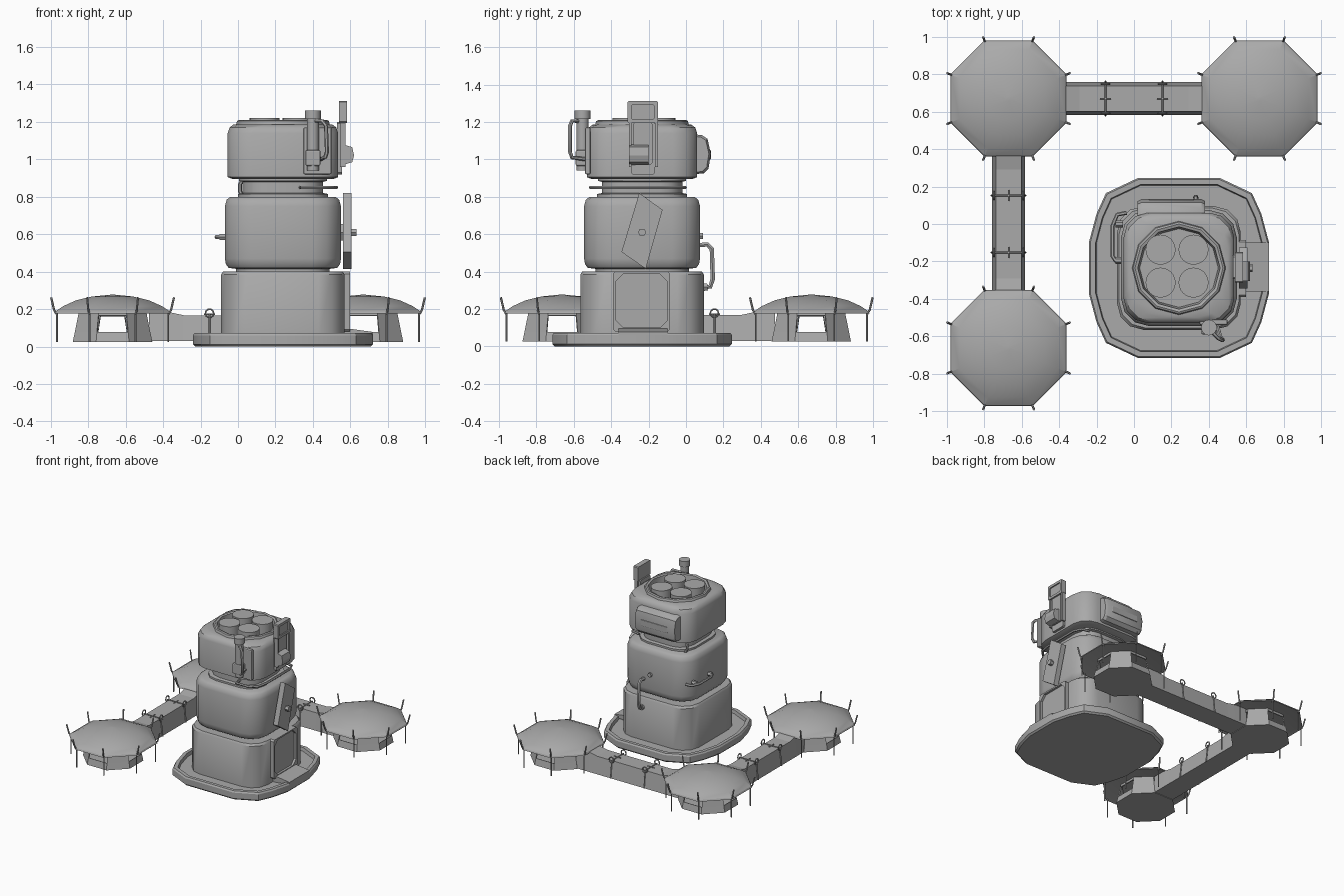
import bpy, bmesh, math
from mathutils import Vector

cube = bpy.data.objects.get("Cube")
if cube:
    bpy.data.objects.remove(cube, do_unlink=True)

grey = bpy.data.materials.new("plain grey")
grey.use_nodes = True
tone = (0.40, 0.40, 0.40, 1)
grey.diffuse_color = tone
grey.node_tree.nodes["Principled BSDF"].inputs["Base Color"].default_value = tone

CX, CY = 0.24, -0.235  # tower axis


def add(name, bm, smooth=38):
    bmesh.ops.remove_doubles(bm, verts=bm.verts, dist=0.0002)
    bmesh.ops.recalc_face_normals(bm, faces=bm.faces)
    mesh = bpy.data.meshes.new(name)
    bm.to_mesh(mesh)
    bm.free()
    return finish(name, mesh, smooth)


def finish(name, mesh, smooth):
    mesh.materials.clear()
    mesh.materials.append(grey)
    ob = bpy.data.objects.new(name, mesh)
    bpy.context.collection.objects.link(ob)
    if smooth:
        bpy.ops.object.select_all(action='DESELECT')
        ob.select_set(True)
        bpy.context.view_layer.objects.active = ob
        bpy.ops.object.shade_smooth_by_angle(angle=math.radians(smooth))
    return ob


def loft(name, rings, caps=True, smooth=38):
    bm = bmesh.new()
    vs = [[bm.verts.new(p) for p in r] for r in rings]
    n = len(rings[0])
    for a, b in zip(vs, vs[1:]):
        for i in range(n):
            j = (i + 1) % n
            bm.faces.new((a[i], a[j], b[j], b[i]))
    if caps:
        bm.faces.new(vs[0][::-1])
        bm.faces.new(vs[-1])
    return add(name, bm, smooth)


def box(name, lo, hi, bevel=0.0):
    x0, y0, z0 = lo
    x1, y1, z1 = hi
    rings = [[(x0, y0, z), (x1, y0, z), (x1, y1, z), (x0, y1, z)] for z in (z0, z1)]
    ob = loft(name, rings, smooth=0)
    if bevel:
        m = ob.modifiers.new("bevel", 'BEVEL')
        m.width, m.segments = bevel, 2
    return ob


def plate_x(name, outline, x0, x1):
    # flat plate with a y-z outline
    return loft(name, [[(x, y, z) for y, z in outline] for x in (x0, x1)], smooth=0)


def rounded_square(half, r, z, x=CX, y=CY):
    pts = []
    for q in range(4):
        for k in range(4):
            a = math.radians(90 * q + 30 * k)
            sx, sy = (1, -1, -1, 1)[q], (1, 1, -1, -1)[q]
            pts.append((x + sx * (half - r) + r * math.cos(a),
                        y + sy * (half - r) + r * math.sin(a), z))
    return pts


def circle(x, y, r, z, n=16, phase=0.0):
    return [(x + r * math.cos(phase + math.tau * i / n),
             y + r * math.sin(phase + math.tau * i / n), z) for i in range(n)]


def cylinder(name, x, y, r, z0, z1, n=16):
    return loft(name, [circle(x, y, r, z, n) for z in (z0, z1)])


def tube(name, points, r, closed=False):
    cu = bpy.data.curves.new(name, 'CURVE')
    cu.dimensions, cu.bevel_depth, cu.bevel_resolution, cu.use_fill_caps = '3D', r, 1, True
    sp = cu.splines.new('POLY')
    sp.points.add(len(points) - 1)
    for p, co in zip(sp.points, points):
        p.co = (*co, 1)
    sp.use_cyclic_u = closed
    tmp = bpy.data.objects.new(name + " path", cu)
    bpy.context.collection.objects.link(tmp)
    mesh = bpy.data.meshes.new_from_object(tmp.evaluated_get(bpy.context.evaluated_depsgraph_get()))
    bpy.data.objects.remove(tmp, do_unlink=True)
    return finish(name, mesh, 50)


# Base tray with a raised rim
quad = [(0.48, 0.14), (0.44, 0.29), (0.39, 0.40), (0.22, 0.48)]
outline = (quad + [(-x, y) for x, y in quad[::-1]]
           + [(-x, -y) for x, y in quad] + [(x, -y) for x, y in quad[::-1]])
tray = [(0.975, 0), (1, 0.012), (1, 0.06), (0.985, 0.072), (0.93, 0.072), (0.92, 0.045)]
loft("base_tray", [[(CX + x * s, CY + y * s, z) for x, y in outline] for s, z in tray], smooth=30)

# Tower storeys: (half width, corner radius, height)
storeys = {
    "lower_block": [(.33, .14, .04), (.33, .14, .385), (.32, .14, .4)],
    "lower_neck": [(.25, .12, .39), (.25, .12, .44)],
    "middle_block": [(.25, .12, .415), (.29, .14, .42), (.305, .15, .44), (.31, .15, .47),
                     (.31, .15, .75), (.30, .15, .785), (.28, .14, .8)],
    "upper_neck": [(.24, .13, .79), (.24, .13, .815), (.215, .12, .82),
                   (.215, .12, .88), (.235, .13, .885), (.235, .13, .9)],
    "top_block": [(.27, .12, .895), (.295, .13, .905), (.295, .13, 1.14), (.285, .14, 1.17),
                  (.265, .17, 1.185), (.25, .25, 1.187), (.245, .245, 1.205), (.235, .235, 1.21),
                  (.22, .22, 1.205), (.21, .21, 1.12)],
}
for name, prof in storeys.items():
    loft(name, [rounded_square(h, r, z) for h, r, z in prof])

# Four tubes in the roof well
for sx in (-1, 1):
    for sy in (-1, 1):
        cylinder("roof_tube", CX - .01 + sx * .088, CY + .01 + sy * .088, .08, 1.1, 1.22, 24)


# Doorway, door leaf and ramp
def chamfered(y0, y1, z0, z1, c):
    return [(y0 + c, z0), (y1 - c, z0), (y1, z0 + c), (y1, z1 - c),
            (y1 - c, z1), (y0 + c, z1), (y0, z1 - c), (y0, z0 + c)]


frame = [chamfered(-.39, -.085, .08, .4, .012), chamfered(-.375, -.1, .1, .388, .04)]
loft("door_frame", [[(x, y, z) for y, z in o] for x, o in
                    ((.55, frame[0]), (.598, frame[0]), (.598, frame[1]), (.58, frame[1]))], smooth=0)
loft("ramp", [[(.56, y, .04), (.72, y, .06), (.72, y, .078), (.56, y, .1)] for y in (-.36, -.1)], smooth=0)

# Tilted panel on the middle block
plate_x("tilted_panel", [(-.25, .82), (-.125, .73), (-.215, .415), (-.345, .505)], .562, .605)
tube("panel_bracket", [(.54, CY, .61), (.6, CY, .61)], .05)
tube("panel_knob", [(.6, CY, .61), (.634, CY, .61)], .022)

# Tall screen on the top block
plate_x("screen_mount", chamfered(-.295, -.165, .92, 1.2, .01), .53, .556)
plate_x("screen_back", chamfered(-.28, -.18, .97, 1.2, .01), .55, .568)
rims = [chamfered(-.312, -.15, 1.195, 1.312, .006), chamfered(-.29, -.172, 1.215, 1.292, .004)]
loft("screen_head", [[(x, y, z) for y, z in o] for x, o in
                     ((.54, rims[0]), (.582, rims[0]), (.582, rims[1]), (.572, rims[1]))], smooth=0)
for y in (-.305, -.165):
    box("screen_rail", (.545, y, .96), (.575, y + .014, 1.2))
loft("screen_lamp", [[(.56, y, .97), (.61, y, .985), (.62, y, 1.02), (.61, y, 1.065), (.56, y, 1.08)]
                     for y in (-.305, -.2)], smooth=0)

# Periscope and its pipe on the front
cylinder("periscope_tube", .40, -.553, .032, .94, 1.25)
cylinder("periscope_cap", .40, -.553, .042, 1.215, 1.262)
box("periscope_bracket", (.36, -.59, .965), (.44, -.51, 1.05), .008)
box("periscope_mount", (.35, -.54, .92), (.5, -.51, 1.17), .008)
tube("periscope_pipe", [(.41, -.57, 1.205), (.45, -.61, 1.205), (.47, -.62, 1.18), (.475, -.62, 1.04),
                        (.465, -.61, 1.01), (.44, -.53, 1.0)], .011)

# Rounded locker on the back of the top block
loft("back_locker", [[(x, CY + .26 + d * s, 1.025 + (z - 1.025) * s) for d, z in
                      ((0, .92), (.07, .925), (.095, .95), (.108, 1.03), (.09, 1.11), (.06, 1.13), (0, 1.135))]
                     for x, s in ((.02, .9), (.04, 1), (.36, 1), (.38, .9))], smooth=30)
box("locker_hatch", (.08, .12, 1.0), (.32, .133, 1.05), .004)

# Hoses, rails and knobs
tube("neck_rail", [(.33, -.42, .85), (.34, -.51, .85), (.46, -.51, .85), (.51, -.46, .85),
                   (.525, -.38, .85), (.525, -.08, .85), (.50, -.02, .85), (.43, -.005, .85)], .010)
tube("neck_hose", [(.03, -.04, .90), (.012, -.03, .87), (.01, -.03, .83), (.03, -.03, .79)], .011)
tube("back_hose", [(.33, .05, .54), (.33, .115, .545), (.33, .138, .52), (.33, .143, .36),
                   (.33, .13, .32), (.33, .08, .315)], .014)
tube("hose_collar", [(.33, .08, .315), (.33, .115, .318)], .022)
tube("back_knob", [(.27, .05, .59), (.27, .092, .59)], .018)
tube("side_rail", [(-.06, -.20, .585), (-.1, -.195, .585), (-.115, -.17, .585), (-.115, -.01, .585),
                   (-.09, .05, .585), (-.04, .06, .585)], .011)
for y in (-.195, -.0):
    tube("rail_foot", [(-.06, y, .585), (-.1, y, .585)], .018)

# Domed shelters
TURN = math.pi / 8
canopy = [(.30, .186), (.336, .176), (.33, .188), (.285, .216), (.21, .247), (.12, .267), (.012, .277)]
for cx, cy in ((-.67, .67), (.67, .67), (-.67, -.662)):
    loft("canopy", [circle(cx, cy, r, z, 8, TURN) for r, z in canopy], smooth=20)
    # Tapered room: solid diagonal walls, openings above a sill on the others
    levels = [circle(cx, cy, r, z, 8, TURN) for r, z in ((.23, .025), (.218, .078), (.199, .165), (.195, .188))]
    bm = bmesh.new()
    vs = [[bm.verts.new(p) for p in ring] for ring in levels]
    bm.faces.new(vs[0])
    for i in range(8):
        j = (i + 1) % 8
        for k in range(3):
            if i % 2 == 0 or k != 1:
                bm.faces.new((vs[k][i], vs[k][j], vs[k + 1][j], vs[k + 1][i]))
    room = add("shelter_room", bm, 0)
    room.modifiers.new("walls", 'SOLIDIFY').thickness = .008
    # Poles and guy spikes at the corners
    for i in range(8):
        d = Vector((math.cos(TURN + i * math.pi / 4), math.sin(TURN + i * math.pi / 4), 0))
        c = Vector((cx, cy, 0))
        up = Vector((0, 0, 1))
        tube("shelter_pole", [c + d * .322 + up * .025, c + d * .322 + up * .185], .005)
        tube("shelter_spike", [c + d * .322 + up * .172, c + d * .338 + up * .195, c + d * .355 + up * .262], .006)

# Corridors with hoops; the second is the first with x and y exchanged
for swap in (False, True):
    def place(l, w, z):
        return (-.67 + w, l, z) if swap else (l, .67 + w, z)

    rings = [[place(l, w, z) for w, z in ((-.088, .03), (.088, .03), (.068, top), (-.068, top))]
             for l, top in ((-.475, .184), (-.36, .182), (-.29, .167), (.29, .167), (.36, .182), (.475, .184))]
    tunnel = loft("corridor", rings, caps=False, smooth=0)
    tunnel.modifiers.new("walls", 'SOLIDIFY').thickness = .008
    a, b = place(-.46, -.075, .034), place(.46, .075, .078)
    box("corridor_floor", [min(p) for p in zip(a, b)], [max(p) for p in zip(a, b)])
    for l in (-.152, .152):
        tube("corridor_hoop", [place(l, w, z) for w, z in
                               ((-.092, .03), (-.076, .172), (.076, .172), (.092, .03))], .005)
        tube("hoop_bar", [place(l - .03, 0, .172), place(l + .03, 0, .172)], .004)
        for w in (-.078, .078):
            tube("hoop_ring", [place(l + .022 * math.cos(t * math.pi / 5), w, .178 + .022 * math.sin(t * math.pi / 5))
                               for t in range(10)], .005, True)
